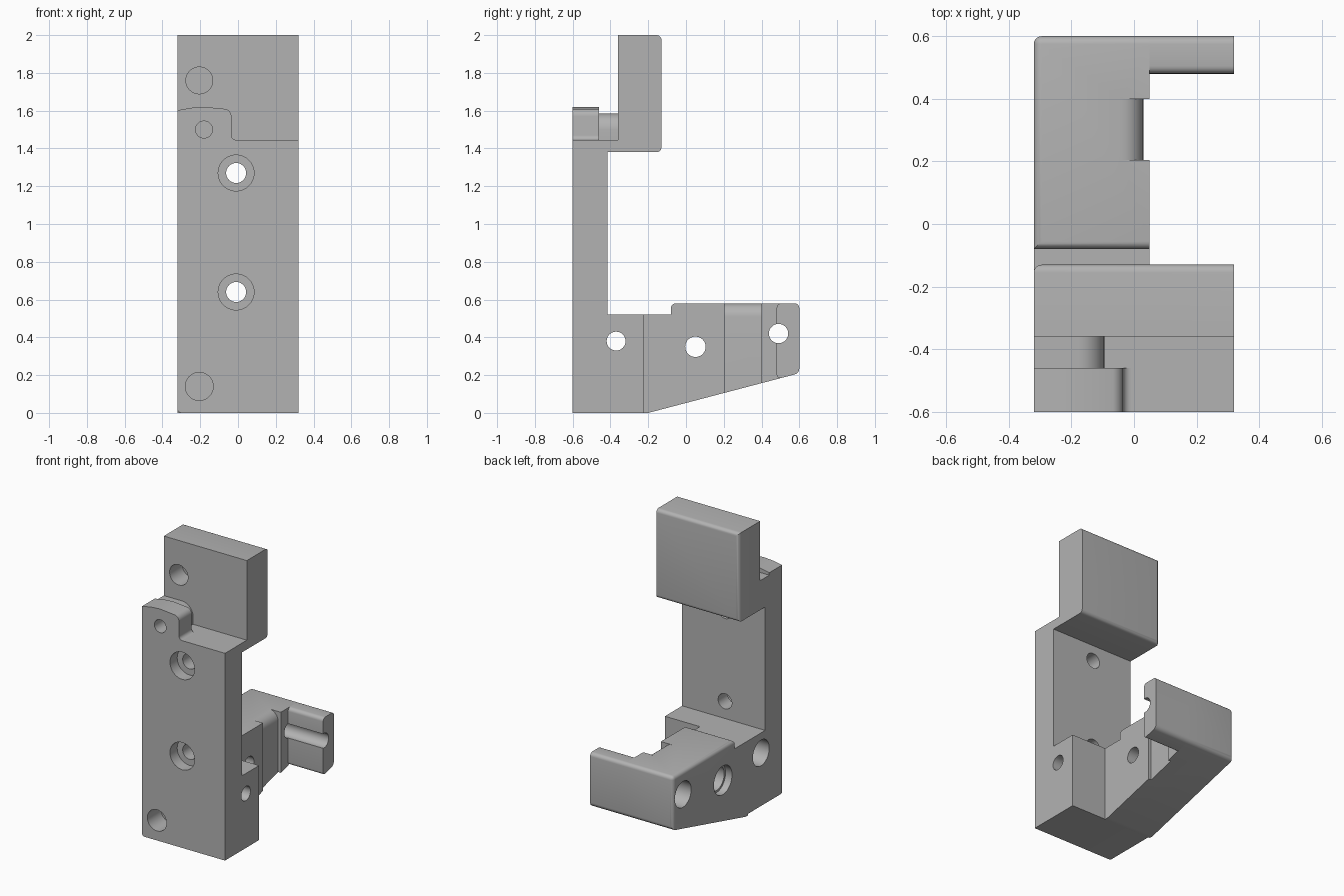
import bpy, bmesh, math
from mathutils import Matrix, Vector

old = bpy.data.objects.get("Cube")
if old:
    bpy.data.objects.remove(old, do_unlink=True)

mat = bpy.data.materials.new("plain grey")
mat.use_nodes = True
GREY = (0.45, 0.45, 0.45, 1)
mat.diffuse_color = GREY
mat.node_tree.nodes["Principled BSDF"].inputs["Base Color"].default_value = GREY


def near(a, b):
    return abs(a - b) < 0.004


def finish(name, bm):
    bmesh.ops.recalc_face_normals(bm, faces=bm.faces[:])
    me = bpy.data.meshes.new(name)
    bm.to_mesh(me)
    bm.free()
    me.materials.append(mat)
    ob = bpy.data.objects.new(name, me)
    bpy.context.collection.objects.link(ob)
    return ob


def prism(name, axis, pts, lo, hi, rounded=None, radius=0.025):
    """Extrude a profile along x (points y,z) or y (points x,z); round chosen edges."""
    bm = bmesh.new()
    place = (lambda p: (lo, p[0], p[1])) if axis == "x" else (lambda p: (p[0], lo, p[1]))
    face = bm.faces.new([bm.verts.new(place(p)) for p in pts])
    ext = bmesh.ops.extrude_face_region(bm, geom=[face])
    shift = Vector((hi - lo, 0, 0)) if axis == "x" else Vector((0, hi - lo, 0))
    moved = [g for g in ext["geom"] if isinstance(g, bmesh.types.BMVert)]
    bmesh.ops.translate(bm, verts=moved, vec=shift)
    bmesh.ops.recalc_face_normals(bm, faces=bm.faces[:])
    if rounded:
        edges = [e for e in bm.edges if rounded((e.verts[0].co + e.verts[1].co) / 2)]
        bmesh.ops.bevel(bm, geom=edges, offset=radius, segments=5,
                        profile=0.5, affect="EDGES", clamp_overlap=True)
    return finish(name, bm)


def rect(u0, u1, v0, v1):
    return [(u0, v0), (u1, v0), (u1, v1), (u0, v1)]


def arc(cu, cv, r, a0, a1, n=8):
    return [(cu + r * math.cos(math.radians(a0 + (a1 - a0) * i / n)),
             cv + r * math.sin(math.radians(a0 + (a1 - a0) * i / n))) for i in range(n + 1)]


def cut(targets, cutter):
    cutter.hide_render = True
    for ob in targets:
        mod = ob.modifiers.new("cut", "BOOLEAN")
        mod.operation, mod.solver, mod.object = "DIFFERENCE", "EXACT", cutter
        deps = bpy.context.evaluated_depsgraph_get()
        mesh = bpy.data.meshes.new_from_object(ob.evaluated_get(deps))
        ob.modifiers.clear()
        ob.data = mesh
    bpy.data.objects.remove(cutter, do_unlink=True)


def hole(targets, axis, a, b, r, lo, hi):
    """Round hole along x at (y, z) = (a, b), or along y at (x, z) = (a, b)."""
    bm = bmesh.new()
    mid = (lo + hi) / 2
    if axis == "x":
        m = Matrix.Translation((mid, a, b)) @ Matrix.Rotation(math.pi / 2, 4, "Y")
    else:
        m = Matrix.Translation((a, mid, b)) @ Matrix.Rotation(math.pi / 2, 4, "X")
    bmesh.ops.create_cone(bm, cap_ends=True, segments=40, radius1=r, radius2=r,
                          depth=hi - lo, matrix=m)
    cut(targets, finish("hole_cutter", bm))


W = 0.32      # half width
# Upright plate with its foot and top shelf
plate = prism("back_plate", "x",
              [(-0.6, 0), (-0.225, 0), (-0.225, 0.52), (-0.415, 0.52),
               (-0.415, 1.38), (-0.36, 1.38), (-0.36, 1.445), (-0.6, 1.445)], -W, W,
              lambda c: near(c.x, -W) and near(c.z, 0), 0.02)

# Raised block at the top
block = prism("upper_block", "x", rect(-0.36, -0.13, 1.38, 2), -W, W,
              lambda c: near(c.y, -0.13) and c.x < 0.1)

# Stepped tabs above the shelf
crown = [(-0.25, 1.615), (-W, 1.602)]
tab = prism("front_tab", "y",
            [(-W, 1.445)] + arc(-0.01, 1.47, 0.025, 270, 180)
            + arc(-0.075, 1.57, 0.04, 0, 80) + [(-0.18, 1.62)] + crown, -0.6, -0.46)
rear_tab = prism("rear_tab", "y",
                 [(-W, 1.445), (-0.095, 1.445)] + arc(-0.18, 1.5, 0.085, 0, 90)
                 + [(-W, 1.585)], -0.46, -0.36)

# Sloping lower arm
slope = lambda y: (y + 0.2) * 0.2625
arm = prism("lower_arm", "x",
            [(-0.225, 0), (-0.2, 0), (0.6, slope(0.6)), (0.6, 0.58),
             (-0.08, 0.58), (-0.08, 0.52), (-0.225, 0.52)], -W, 0.05,
            lambda c: near(c.y, 0.6) and c.x < 0
            or near(c.z, 0.58) and (near(c.x, -W) or near(c.y, -0.08)))

# Sideways hook at the end of the arm
hook = prism("end_hook", "x",
             [(0.48, slope(0.48)), (0.6, slope(0.6)), (0.6, 0.58), (0.48, 0.58)],
             0.05, W, lambda c: near(c.x, (0.05 + W) / 2))

# Recess with a rounded top on the inner side of the arm
cut([arm], prism("recess_cutter", "y",
                 [(0.03, 0), (0.1, 0), (0.1, 0.7), (-0.04, 0.7)]
                 + arc(-0.04, 0.51, 0.07, 90, 0), 0.205, 0.4))

# Front screw holes with counterbores, then blind pin holes
for z in (0.64, 1.27):
    hole([plate], "y", -0.01, z, 0.095, -0.7, -0.52)
    hole([plate], "y", -0.01, z, 0.053, -0.7, -0.3)
hole([plate], "y", -0.205, 0.14, 0.074, -0.7, -0.45)
hole([block], "y", -0.205, 1.76, 0.071, -0.5, -0.22)
hole([tab, rear_tab], "y", -0.18, 1.5, 0.045, -0.7, -0.4)

# Cross holes, wider from the right side
hole([plate], "x", -0.37, 0.38, 0.09, -0.5, -0.12)
hole([plate], "x", -0.37, 0.38, 0.05, -0.5, 0.5)
hole([arm], "x", 0.05, 0.35, 0.1, -0.5, -0.27)
hole([arm], "x", 0.05, 0.35, 0.085, -0.5, -0.15)
hole([arm], "x", 0.05, 0.35, 0.054, -0.5, 0.5)
hole([arm], "x", 0.49, 0.42, 0.09, -0.5, -0.12)
hole([arm, hook], "x", 0.49, 0.42, 0.051, -0.5, 0.5)

# Smooth curved surfaces, keep hard edges
bpy.ops.object.select_all(action="DESELECT")
for ob in (plate, block, tab, rear_tab, arm, hook):
    ob.select_set(True)
bpy.context.view_layer.objects.active = plate
bpy.ops.object.shade_smooth_by_angle(angle=math.radians(30))
